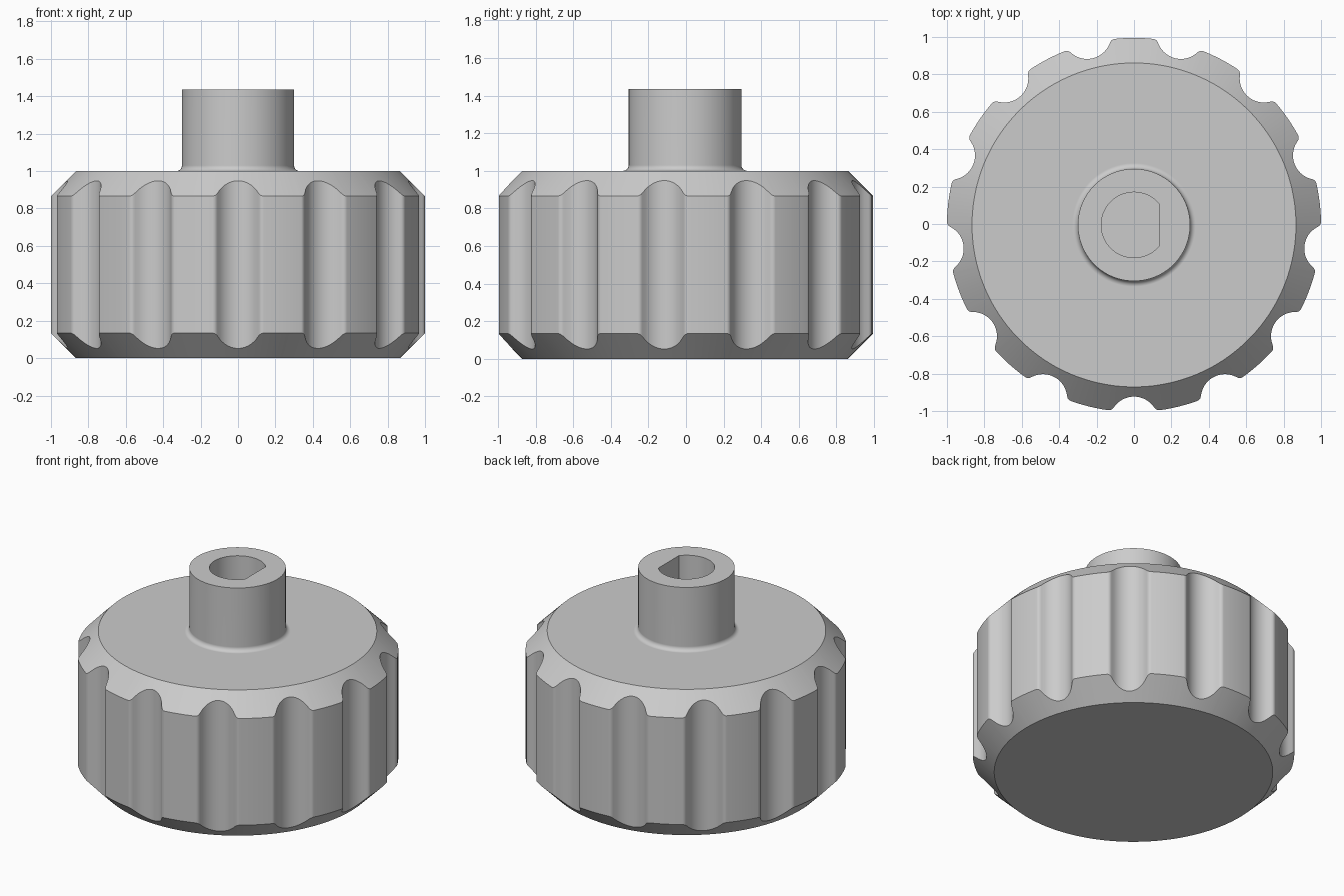
import bpy, bmesh
from math import sin, cos, acos, atan2, sqrt, pi, radians

if "Cube" in bpy.data.objects:
    bpy.data.objects.remove(bpy.data.objects["Cube"])

# Grip dimensions
FLUTES = 13
PITCH = 2 * pi / FLUTES
CAP_R = 0.866                      # flat end radius inside the chamfers
FLUTE_D, FLUTE_R = 1.048, 0.13     # flute centre distance and radius
ROUND_R = 0.03                     # rounded lobe corners
ROUND_D = 1 - ROUND_R
# Boss and D-shaped bore
BOSS_R, BOSS_TOP, FILLET = 0.30, 1.435, 0.03
BORE_R, BORE_FLAT, BORE_FLOOR = 0.175, 0.135, 0.9

# Angles from a flute centre where flute, rounding and lobe meet
round_a = acos((ROUND_D**2 + FLUTE_D**2 - (FLUTE_R + ROUND_R)**2) / (2 * ROUND_D * FLUTE_D))
t = FLUTE_R / (FLUTE_R + ROUND_R)
flute_a = atan2(ROUND_D * sin(round_a) * t,
                FLUTE_D + (ROUND_D * cos(round_a) - FLUTE_D) * t)


def grip_radius(angle):
    """Fluted outline as a radius for each direction."""
    a = (angle + pi / 2) % PITCH
    a = min(a, PITCH - a)
    if a < flute_a:
        return FLUTE_D * cos(a) - sqrt(FLUTE_R**2 - (FLUTE_D * sin(a))**2)
    if a < round_a:
        b = a - round_a
        return ROUND_D * cos(b) + sqrt(ROUND_R**2 - (ROUND_D * sin(b))**2)
    return 1.0


def bore_radius(angle):
    """Round bore cut by a flat on the +x side."""
    c = cos(angle)
    return min(BORE_R, BORE_FLAT / c) if c > 0 else BORE_R


def steps(a, b, n):
    return [a + (b - a) * i / n for i in range(n)]


# Shared directions: every flute sampled alike, plus the bore corners
half = steps(0, flute_a, 9) + steps(flute_a, round_a, 5) + steps(round_a, PITCH / 2, 3) + [PITCH / 2]
tooth = half[:-1] + [PITCH - a for a in half[:0:-1]]
angles = [(-pi / 2 + k * PITCH + a) % (2 * pi) for k in range(FLUTES) for a in tooth]
corner = acos(BORE_FLAT / BORE_R)
angles = sorted(angles + [corner, 2 * pi - corner])

bm = bmesh.new()


def ring(radius, height):
    """Loop of vertices; radius and height may depend on direction."""
    verts = []
    for a in angles:
        r = radius(a) if callable(radius) else radius
        z = height(r) if callable(height) else height
        verts.append(bm.verts.new((r * cos(a), r * sin(a) - 0.005, z)))
    return verts


# Chamfered, fluted grip
rings = [ring(CAP_R, 0),
         ring(grip_radius, lambda r: r - CAP_R),
         ring(grip_radius, lambda r: 1 - (r - CAP_R)),
         ring(CAP_R, 1)]
# Boss with a small fillet at its foot
for i in range(7):
    a = radians(15 * i)
    rings.append(ring(BOSS_R + FILLET * (1 - sin(a)), 1 + FILLET * (1 - cos(a))))
rings.append(ring(BOSS_R, BOSS_TOP))
# Blind bore
rings += [ring(bore_radius, BOSS_TOP), ring(bore_radius, BORE_FLOOR)]

n = len(angles)
for lower, upper in zip(rings, rings[1:]):
    for i in range(n):
        j = (i + 1) % n
        bm.faces.new((lower[i], lower[j], upper[j], upper[i]))
bm.faces.new(rings[0][::-1])
bm.faces.new(rings[-1])
bmesh.ops.recalc_face_normals(bm, faces=bm.faces)

mesh = bpy.data.meshes.new("fluted_knob")
bm.to_mesh(mesh)
bm.free()
knob = bpy.data.objects.new("fluted_knob", mesh)
bpy.context.collection.objects.link(knob)

# Plain grey finish
grey = bpy.data.materials.new("light_grey")
grey.use_nodes = True
colour = (0.6, 0.6, 0.6, 1)
grey.diffuse_color = colour
grey.node_tree.nodes["Principled BSDF"].inputs["Base Color"].default_value = colour
mesh.materials.append(grey)

# Smooth curves, crisp chamfer edges
bpy.ops.object.select_all(action='DESELECT')
knob.select_set(True)
bpy.context.view_layer.objects.active = knob
bpy.ops.object.shade_smooth_by_angle(angle=radians(30))
weighted = knob.modifiers.new("flat_caps", 'WEIGHTED_NORMAL')
weighted.keep_sharp = True
